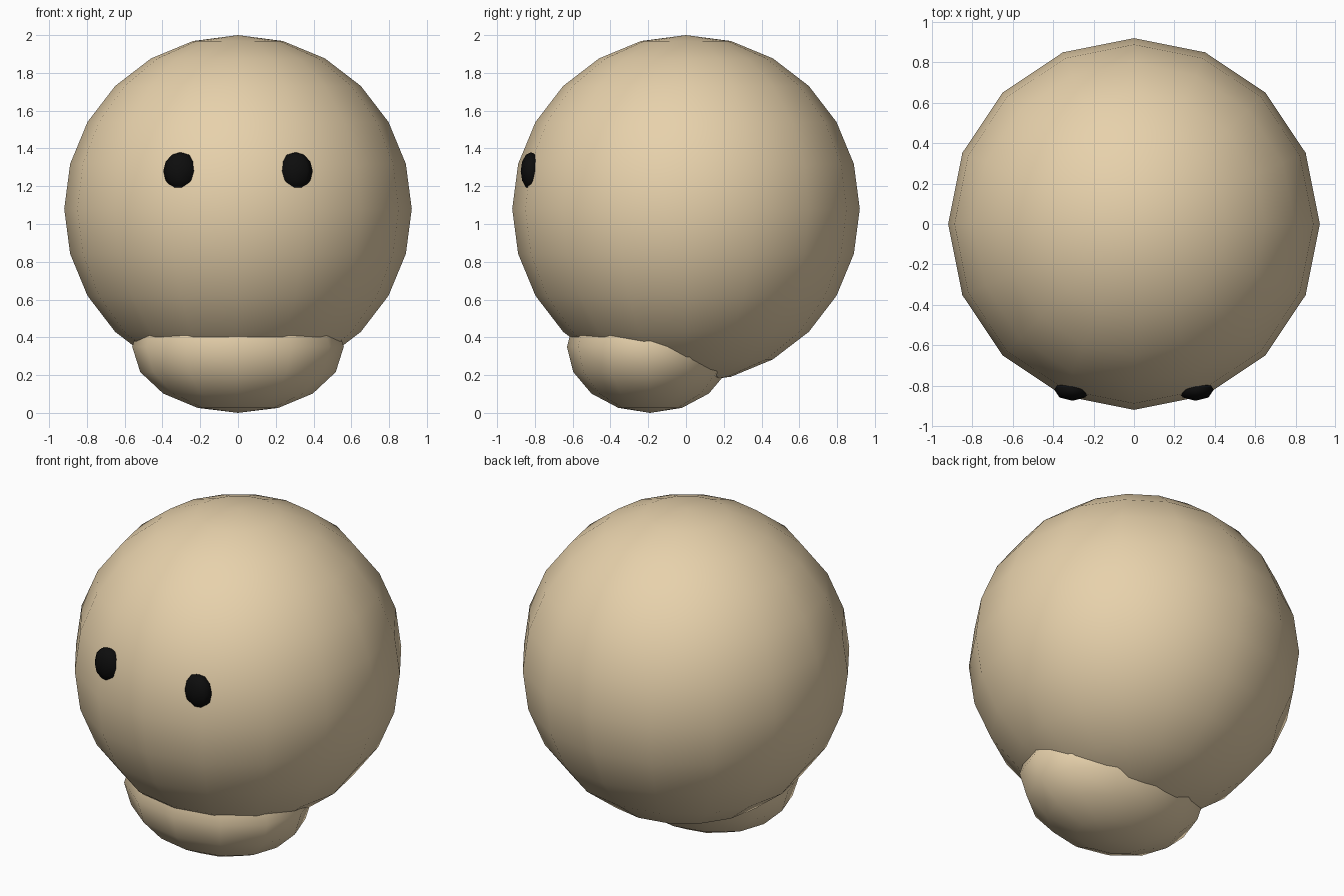
import bpy

if "Cube" in bpy.data.objects:
    bpy.data.objects.remove(bpy.data.objects["Cube"])


def material(name, rgb):
    mat = bpy.data.materials.new(name)
    mat.diffuse_color = (*rgb, 1)
    mat.use_nodes = True
    mat.node_tree.nodes["Principled BSDF"].inputs["Base Color"].default_value = mat.diffuse_color
    return mat


def ellipsoid(name, centre, radii, segments, rings, mat):
    """Smooth-shaded low-poly UV sphere stretched to the given radii."""
    bpy.ops.mesh.primitive_uv_sphere_add(
        segments=segments, ring_count=rings, radius=1, location=centre)
    obj = bpy.context.object
    obj.name = name
    obj.scale = radii
    bpy.ops.object.transform_apply(location=False, rotation=False, scale=True)
    bpy.ops.object.shade_smooth()
    obj.data.materials.append(mat)
    return obj


skin = material("skin", (0.80, 0.64, 0.41))
black = material("black", (0.004, 0.004, 0.004))

# Head
ellipsoid("head", (0, 0, 1.08), (0.92, 0.92, 0.92), 16, 12, skin)

# Jaw, sunk into the underside of the head
ellipsoid("jaw", (0, -0.19, 0.35), (0.56, 0.44, 0.35), 12, 8, skin)

# Eyes, set into the front of the head
for side, label in ((-1, "left"), (1, "right")):
    ellipsoid("eye_" + label, (side * 0.305, -0.82, 1.28),
              (0.09, 0.055, 0.10), 8, 6, black)
